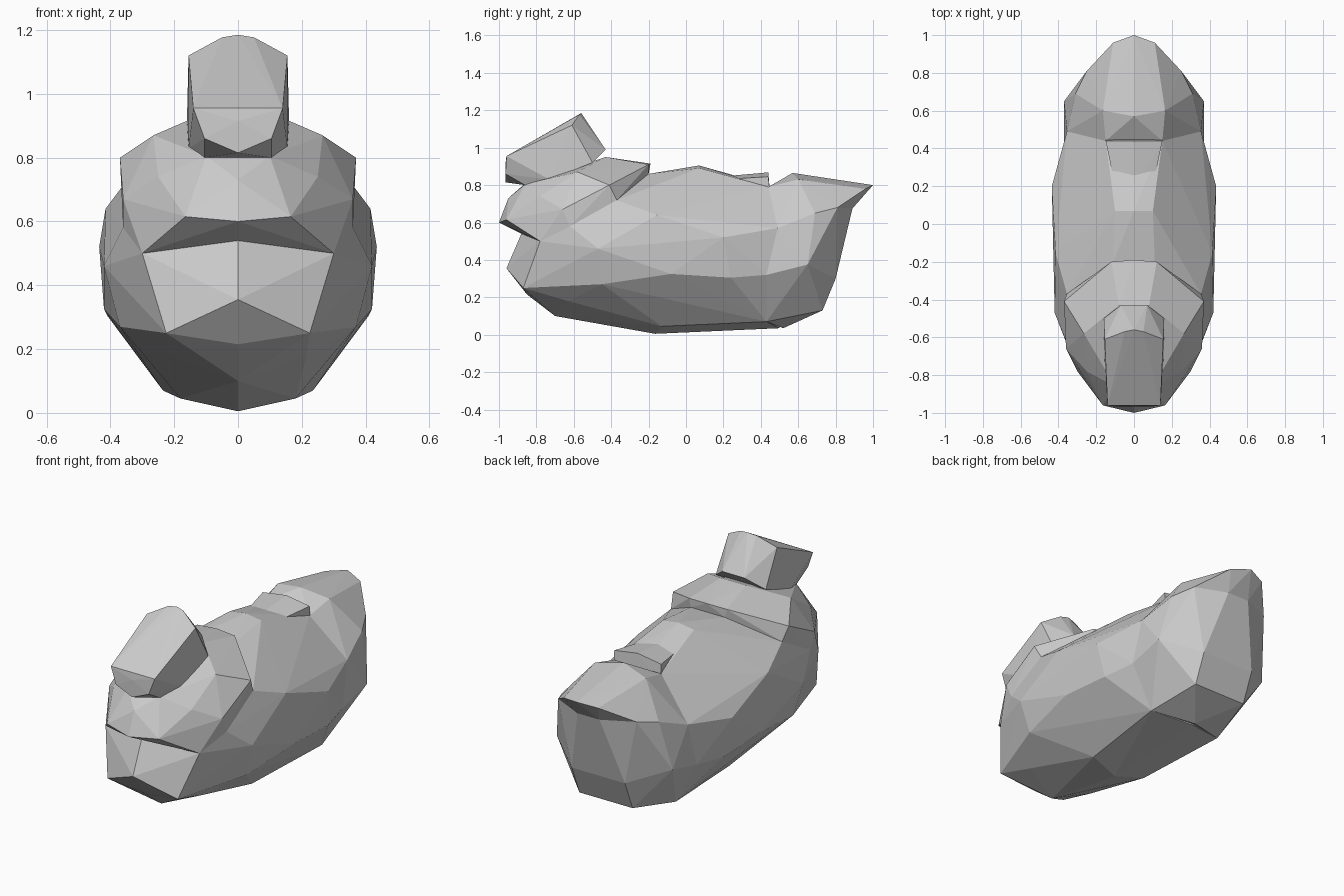
import bpy
import bmesh

if "Cube" in bpy.data.objects:
    bpy.data.objects.remove(bpy.data.objects["Cube"])

grey = bpy.data.materials.new("plain_grey")
grey.use_nodes = True
COLOUR = (0.6, 0.6, 0.6, 1)
grey.diffuse_color = COLOUR
grey.node_tree.nodes["Principled BSDF"].inputs["Base Color"].default_value = COLOUR


def faceted_part(name, spine, flank):
    """Wrap a faceted skin round centreline points (y, z) and mirrored side points (x, y, z)."""
    bm = bmesh.new()
    for y, z in spine:
        bm.verts.new((0, y, z))
    for x, y, z in flank:
        for side in (-1, 1):
            bm.verts.new((side * x, y, z))
    result = bmesh.ops.convex_hull(bm, input=bm.verts)
    spare = {g for g in result["geom_interior"] + result["geom_unused"]
             if isinstance(g, bmesh.types.BMVert)}
    bmesh.ops.delete(bm, geom=list(spare), context="VERTS")
    bmesh.ops.recalc_face_normals(bm, faces=bm.faces)
    mesh = bpy.data.meshes.new(name)
    bm.to_mesh(mesh)
    bm.free()
    mesh.materials.append(grey)
    part = bpy.data.objects.new(name, mesh)
    bpy.context.collection.objects.link(part)
    return part


# Points shared by neighbouring parts, so that their seams meet
nape = (.11, -.2, .86)
neck_side = (.355, -.37, .72)
shoulder = (.36, -.62, .58)
upper_arm = (.42, -.47, .46)
lower_arm = (.37, -.45, .27)
lip_corner = (.3, -.78, .5)
belly_front = (.215, -.63, .18)
belly_back = (.235, .43, .07)
loin = (.15, .44, .79)
hip = (.355, .49, .57)
thigh = (.37, .43, .32)
haunch = (.31, .69, .65)
rump_corner = (.25, .81, .68)
keel = (-.7, .1)
chin = (-.88, .54)
tail_root = (.07, .89, .675)

# Wedge-shaped head block, tilted up to the back
faceted_part("head",
             [(-.965, .915), (-.965, .815), (-.56, 1.185)],
             [(.14, -.96, .955), (.105, -.965, .86), (.105, -.86, .8), (.155, -.73, .83),
              (.155, -.61, 1.12), (.05, -.57, 1.177), (.07, -.43, .99), (.16, -.5, .92)])

# Collar with a projecting front lip and a stepped back edge
faceted_part("collar",
             [(-1, .6), (-.95, .73), (-.87, .8), (-.19, .915), chin],
             [(.165, -.96, .615), lip_corner, (.36, -.66, .67), (.37, -.41, .8),
              (.12, -.2, .91), (.25, -.78, .74), (.265, -.58, .87), (.1, -.86, .805),
              (.08, -.43, .95), nape, neck_side, shoulder])

# Breast under the lip
faceted_part("breast",
             [chin, (-.96, .355), (-.85, .215), keel],
             [lip_corner, (.225, -.87, .25), belly_front, shoulder, upper_arm, lower_arm])

# Long barrel of the torso
faceted_part("torso",
             [(-.2, .86), (.07, .905), (.44, .8), keel, (-.165, .005), (.5, .035)],
             [nape, neck_side, shoulder, upper_arm, lower_arm, belly_front,
              (.415, -.155, .64), (.42, .01, .57), (.42, -.08, .325), (.435, .2, .52),
              (.41, .24, .305), (.1, .07, .89), (.1, .2, .84), loin, hip, thigh,
              (.18, -.13, .045), belly_back])

# Low raised saddle behind the back ridge
faceted_part("saddle",
             [(.18, .845), (.44, .868), (.45, .75)],
             [(.1, .2, .83), (.15, .44, .845), (.15, .45, .75)])

# Rump below the tail, widest low on the thigh
faceted_part("rump",
             [(.45, .75), (.8, .3), (.73, .13), (.52, .035)],
             [loin, hip, thigh, haunch, rump_corner, tail_root, (.37, .65, .375),
              (.17, .8, .3), (.17, .73, .13), belly_back])

# Pointed tail, sloping down from the middle to a low rim
faceted_part("tail",
             [(.45, .78), (.57, .865), (1, .8)],
             [loin, (.165, .6, .83), (.11, .96, .78), hip, haunch, rump_corner, tail_root])
